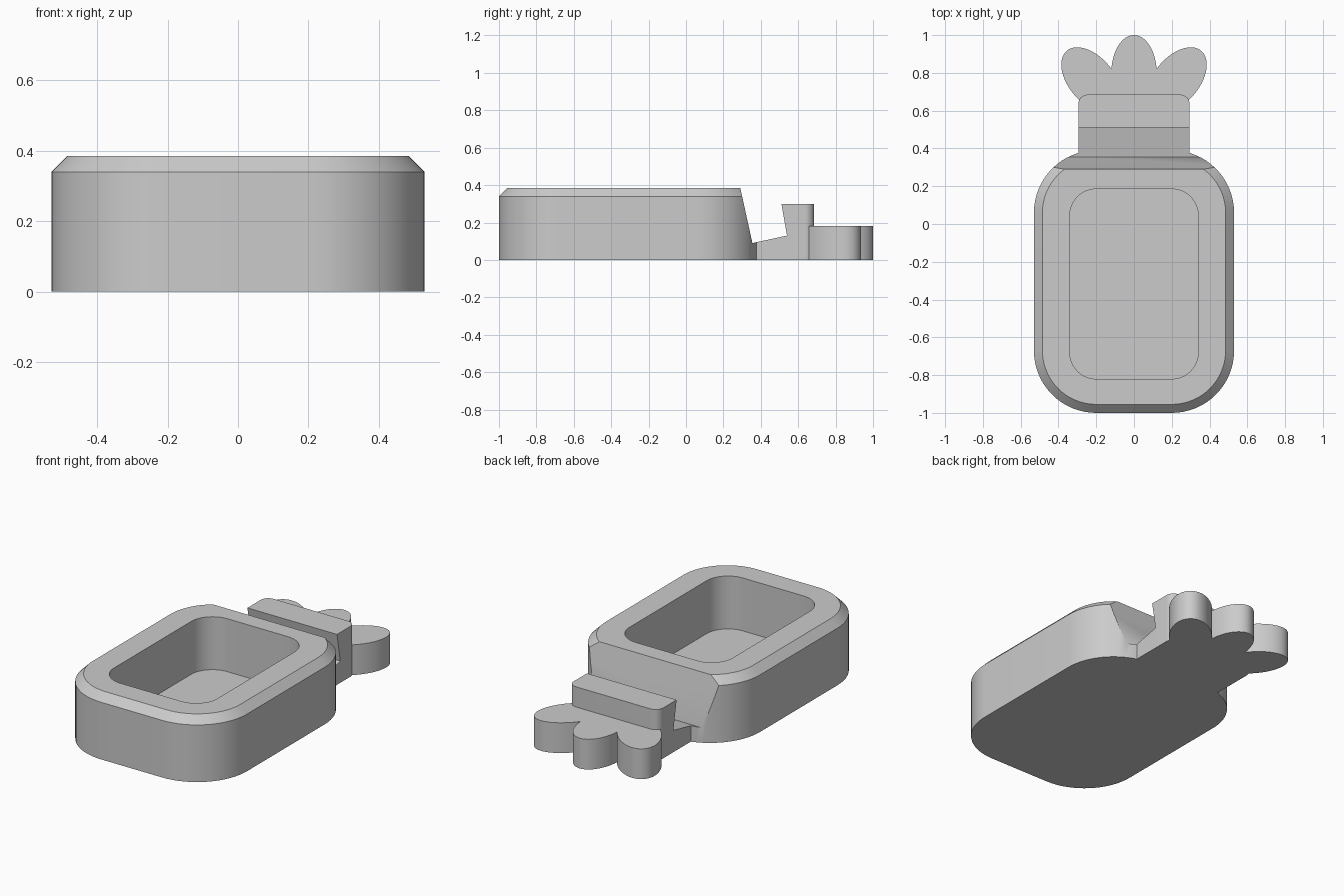
import bpy, bmesh
from math import sin, cos, pi, radians

cube = bpy.data.objects.get("Cube")
if cube:
    bpy.data.objects.remove(cube, do_unlink=True)

grey = bpy.data.materials.new("plain grey")
grey.use_nodes = True
colour = (0.6, 0.6, 0.6, 1)
grey.diffuse_color = colour
grey.node_tree.nodes["Principled BSDF"].inputs["Base Color"].default_value = colour


def loft(name, rings):
    """Solid through rings of equal point count, capped at both ends."""
    bm = bmesh.new()
    loops = [[bm.verts.new(p) for p in ring] for ring in rings]
    n = len(loops[0])
    for a, b in zip(loops, loops[1:]):
        for i in range(n):
            j = (i + 1) % n
            bm.faces.new((a[i], a[j], b[j], b[i]))
    bm.faces.new(loops[0][::-1])
    bm.faces.new(loops[-1])
    bmesh.ops.recalc_face_normals(bm, faces=bm.faces)
    mesh = bpy.data.meshes.new(name)
    bm.to_mesh(mesh)
    bm.free()
    mesh.materials.append(grey)
    ob = bpy.data.objects.new(name, mesh)
    bpy.context.collection.objects.link(ob)
    return ob


def rounded(half, y0, y1, r, z, inset=0, seg=16):
    """Rounded rectangle outline; inset moves the outline inwards."""
    corners = ((half - r, y1 - r), (r - half, y1 - r),
               (r - half, y0 + r), (half - r, y0 + r))
    ring = []
    for q, (cx, cy) in enumerate(corners):
        for i in range(seg + 1):
            a = (q + i / seg) * pi / 2
            ring.append((cx + (r - inset) * cos(a), cy + (r - inset) * sin(a), z))
    return ring


def ellipse(cx, cy, tilt, z, short=0.12, long=0.2, n=64):
    c, s = cos(tilt), sin(tilt)
    ring = []
    for i in range(n):
        u, v = short * cos(2 * pi * i / n), long * sin(2 * pi * i / n)
        ring.append((cx + u * c + v * s, cy - u * s + v * c, z))
    return ring


def combine(target, other, operation):
    mod = target.modifiers.new(operation.lower(), 'BOOLEAN')
    mod.operation = operation
    mod.solver = 'EXACT'
    mod.object = other
    bpy.context.view_layer.objects.active = target
    bpy.ops.object.modifier_apply(modifier=mod.name)
    bpy.data.objects.remove(other, do_unlink=True)


# Body with a chamfered rim
body_shape = (0.53, -1.0, 0.39, 0.33)
tray = loft("pineapple_tray", [rounded(*body_shape, 0), rounded(*body_shape, 0.34),
                               rounded(*body_shape, 0.385, 0.045)])

# Neck block behind the body
neck_shape = (0.295, 0.25, 0.685, 0.05)
neck = loft("neck", [rounded(*neck_shape, z, seg=8) for z in (0, 0.30)])
combine(tray, neck, 'UNION')

# Three crown leaves
for x, y, tilt in ((0, 0.8, 0), (0.227, 0.764, 40), (-0.227, 0.764, -40)):
    leaf = loft("leaf", [ellipse(x, y, radians(tilt), z) for z in (0, 0.18)])
    combine(tray, leaf, 'UNION')

# Undercut slot across the full width
slot_profile = ((0.265, 0.5), (0.355, 0.09), (0.54, 0.13), (0.475, 0.5))
slot = loft("slot_cutter", [[(x, y, z) for y, z in slot_profile] for x in (-0.8, 0.8)])
combine(tray, slot, 'DIFFERENCE')

# Basin
basin_shape = (0.34, -0.82, 0.185, 0.14)
basin = loft("basin_cutter", [rounded(*basin_shape, z) for z in (0.07, 0.5)])
combine(tray, basin, 'DIFFERENCE')

bpy.ops.object.select_all(action='DESELECT')
tray.select_set(True)
bpy.context.view_layer.objects.active = tray
bpy.ops.object.shade_smooth_by_angle(angle=radians(30))
